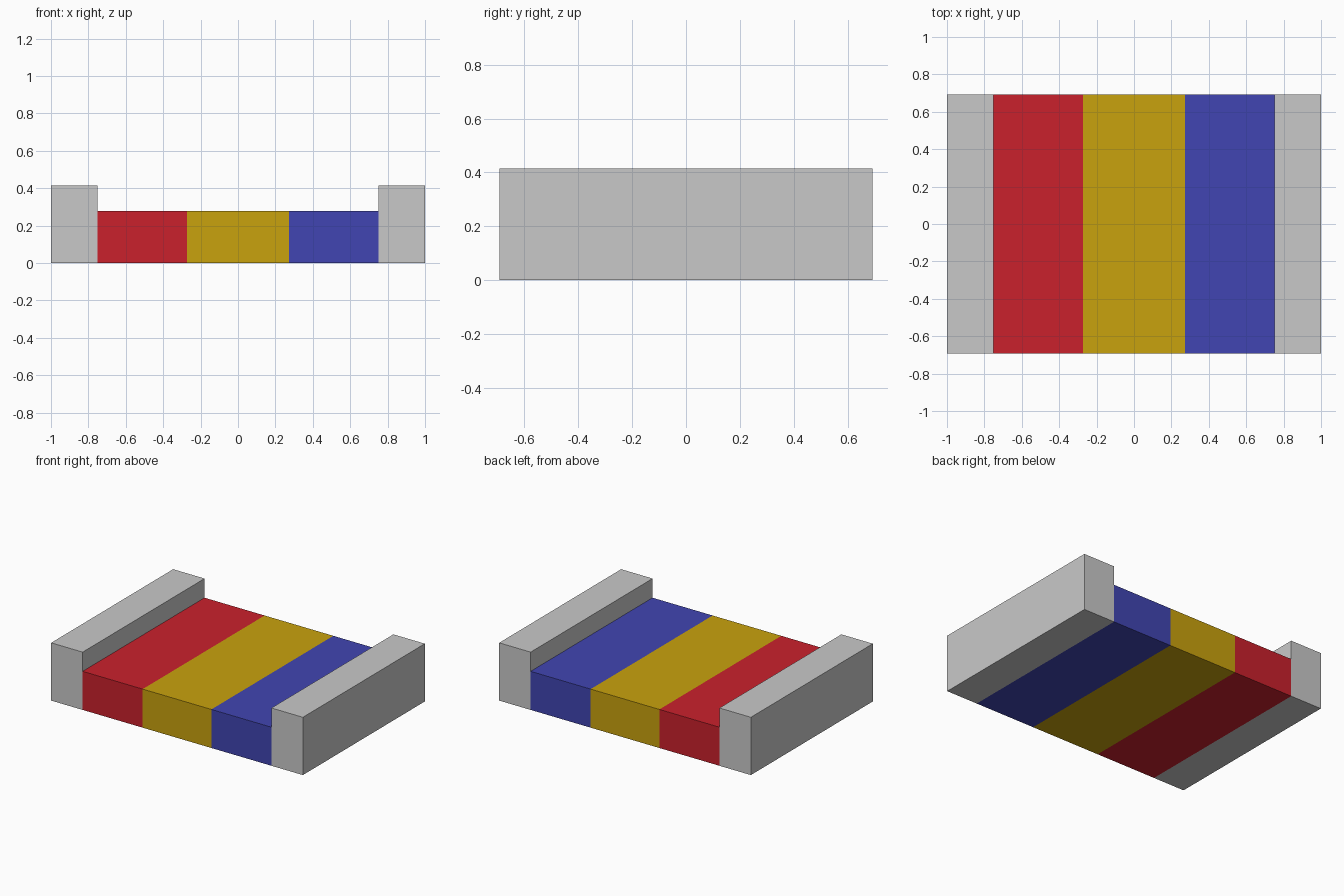
import bpy, bmesh

if "Cube" in bpy.data.objects:
    bpy.data.objects.remove(bpy.data.objects["Cube"])

HALF_LEN = 0.692     # half depth along y
DECK, RAIL = 0.277, 0.415
X_OUT, X_RAIL, X_STRIPE = 1.0, 0.75, 0.273


def material(name, rgb):
    """Flat material from 0-255 sRGB."""
    lin = [(c / 255 / 12.92) if c / 255 <= 0.04045 else ((c / 255 + 0.055) / 1.055) ** 2.4 for c in rgb]
    m = bpy.data.materials.new(name)
    m.diffuse_color = (*lin, 1)
    m.use_nodes = True
    m.node_tree.nodes["Principled BSDF"].inputs["Base Color"].default_value = m.diffuse_color
    return m


mats = [material("light_grey", (201, 201, 201)),
        material("red", (202, 33, 44)),
        material("gold", (201, 162, 13)),
        material("blue", (65, 69, 178))]


def deck(x0, x1):
    return [(x0, 0), (x1, 0), (x1, DECK), (x0, DECK)]


# Front-view panels (x, z): two raised side rails and three deck stripes
left_rail = [(-X_OUT, 0), (-X_RAIL, 0), (-X_RAIL, DECK), (-X_RAIL, RAIL), (-X_OUT, RAIL)]
right_rail = [(-x, z) for x, z in reversed(left_rail)]
panels = [(left_rail, 0),
          (deck(-X_RAIL, -X_STRIPE), 1),
          (deck(-X_STRIPE, X_STRIPE), 2),
          (deck(X_STRIPE, X_RAIL), 3),
          (right_rail, 0)]

bm = bmesh.new()
verts = {}


def vert(p, y):
    key = (p, y)
    if key not in verts:
        verts[key] = bm.verts.new((p[0], y, p[1]))
    return verts[key]


def face(vs, mat):
    bm.faces.new(vs).material_index = mat


# Edges shared by two panels are internal and get no wall
edges = [(a, b) for pts, _ in panels for a, b in zip(pts, pts[1:] + pts[:1])]
for pts, mat in panels:
    face([vert(p, -HALF_LEN) for p in pts], mat)
    face([vert(p, HALF_LEN) for p in reversed(pts)], mat)
    for a, b in zip(pts, pts[1:] + pts[:1]):
        if (b, a) not in edges:
            face([vert(b, -HALF_LEN), vert(a, -HALF_LEN),
                  vert(a, HALF_LEN), vert(b, HALF_LEN)], mat)

bmesh.ops.recalc_face_normals(bm, faces=bm.faces[:])
mesh = bpy.data.meshes.new("striped_deck_with_side_rails")
bm.to_mesh(mesh)
bm.free()
for m in mats:
    mesh.materials.append(m)
obj = bpy.data.objects.new("striped_deck_with_side_rails", mesh)
bpy.context.collection.objects.link(obj)
